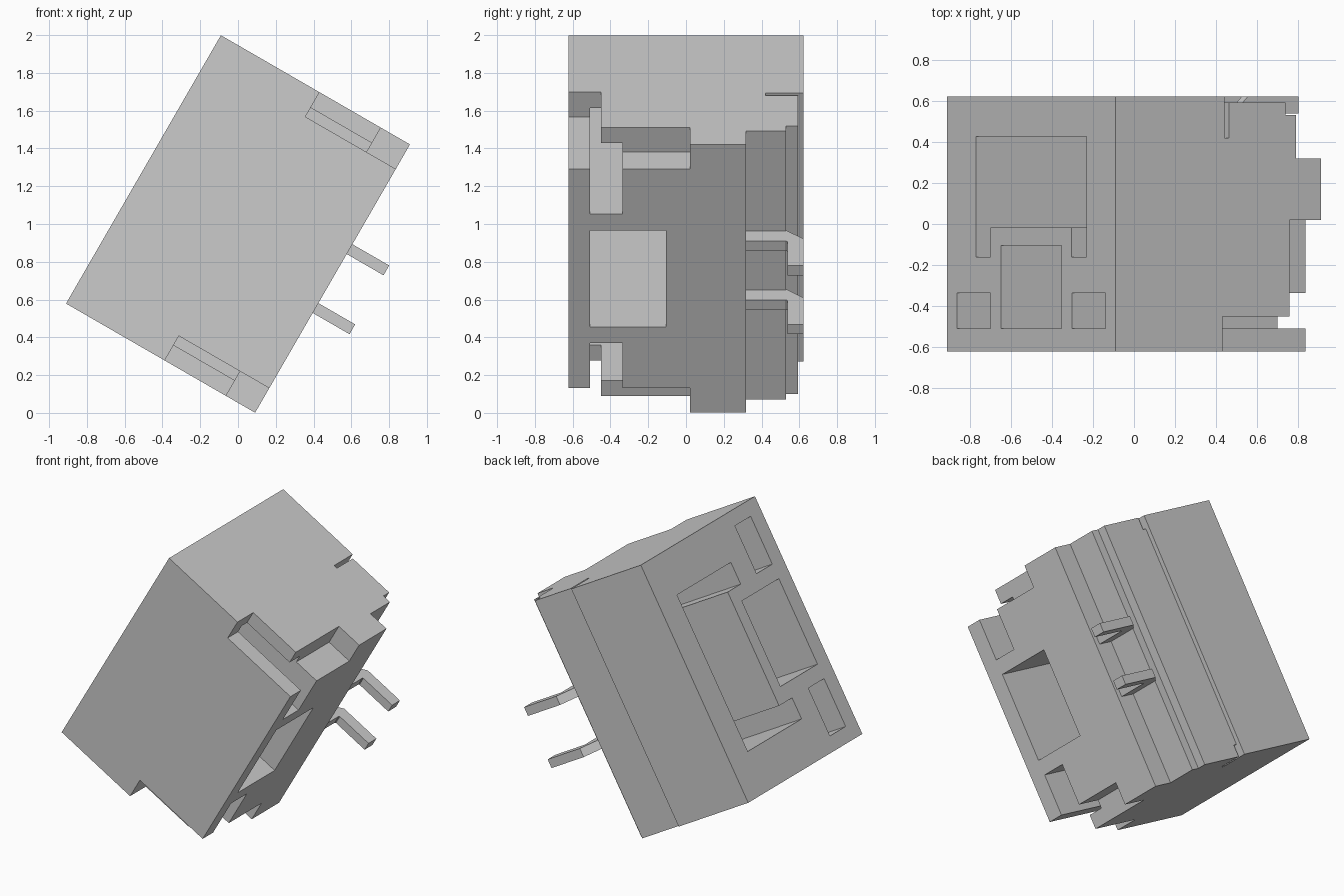
import bpy, bmesh, math
from mathutils import Vector, Matrix

if "Cube" in bpy.data.objects:
    bpy.data.objects.remove(bpy.data.objects["Cube"])

# Local frame: x = width, y = depth, z = length; everything is tilted 30 degrees about y
TILT = Matrix.Translation((0, 0, 1)) @ Matrix.Rotation(math.radians(30), 4, 'Y')


def prism(name, pts, place, lo, hi):
    """Extrude a 2D outline; place(a, b, t) gives the local 3D point."""
    bm = bmesh.new()
    rings = [[bm.verts.new(place(a, b, t)) for a, b in pts] for t in (lo, hi)]
    n = len(pts)
    bm.faces.new(rings[0])
    bm.faces.new(rings[1])
    for i in range(n):
        j = (i + 1) % n
        bm.faces.new((rings[0][i], rings[0][j], rings[1][j], rings[1][i]))
    bmesh.ops.recalc_face_normals(bm, faces=bm.faces[:])
    me = bpy.data.meshes.new(name)
    bm.to_mesh(me)
    bm.free()
    ob = bpy.data.objects.new(name, me)
    bpy.context.collection.objects.link(ob)
    ob.matrix_world = TILT
    return ob


def along_z(a, b, t):  # outline in x, y
    return Vector((a, b, t))


def along_x(a, b, t):  # outline in y, z
    return Vector((t, a, b))


def rect(a0, a1, b0, b1):
    return [(a0, b0), (a1, b0), (a1, b1), (a0, b1)]


def cut(target, pts, place, lo, hi):
    cutter = prism("cutter", pts, place, lo, hi)
    cutter.hide_render = True
    bpy.context.view_layer.update()
    mod = target.modifiers.new("cut", 'BOOLEAN')
    mod.operation, mod.solver, mod.object = 'DIFFERENCE', 'EXACT', cutter
    bpy.context.view_layer.objects.active = target
    bpy.ops.object.modifier_apply(modifier=mod.name)
    bpy.data.objects.remove(cutter)


# Stepped housing
housing = prism("housing", [
    (-.578, -.622), (.578, -.622), (.578, .318), (.437, .318), (.437, .53),
    (.38, .53), (.38, .592), (.035, .592), (.035, .622), (-.578, .622)],
    along_z, -.82, .82)

# Stepped corner notches, square through holes and thin slots at both ends
for s in (-1, 1):
    lo, hi = sorted((s * .67, s * .9))
    cut(housing, [(.025, -.7), (.7, -.7), (.7, .02), (.4, .02), (.4, -.45), (.025, -.45)],
        along_z, lo, hi)
    lo, hi = sorted((s * .395, s * .725))
    cut(housing, rect(-.508, -.337, lo, hi), along_x, -.7, .7)
    lo, hi = sorted((s * .74, s * .9))
    cut(housing, rect(.035, .06, .42, .7), along_z, lo, hi)

# Large through hole
cut(housing, rect(-.508, -.105, -.295, .295), along_x, -.7, .7)

# U-shaped deep pocket in the left face
cut(housing, [(.427, -.54), (.427, .54), (-.16, .54), (-.16, .39),
              (-.018, .39), (-.018, -.395), (-.16, -.395), (-.16, -.54)],
    along_x, -.7, .32)

# Pair of bent contact pins
for i, s in enumerate((-1, 1)):
    lo, hi = sorted((s * .15, s * .21))
    prism(f"contact_pin_{i + 1}", [
        (.318, .43), (.53, .43), (.622, .52), (.622, .803),
        (.537, .803), (.537, .55), (.53, .545), (.318, .545)],
        lambda a, b, t: Vector((b, a, t)), lo, hi)
